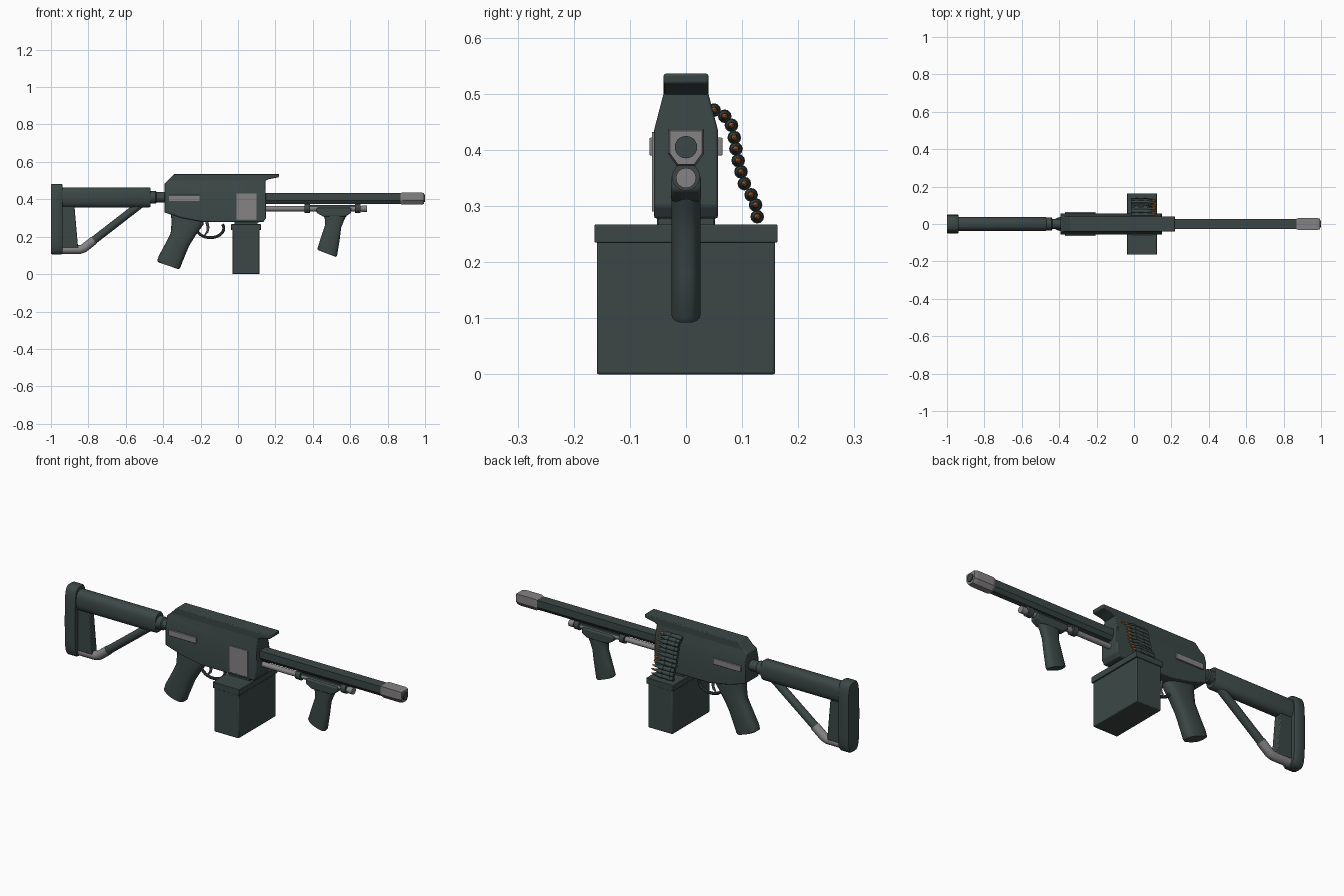
import bpy, bmesh, math
from mathutils import Vector

if "Cube" in bpy.data.objects:
    bpy.data.objects.remove(bpy.data.objects["Cube"])


def material(name, rgb, rough=0.6):
    m = bpy.data.materials.new(name)
    m.use_nodes = True
    m.diffuse_color = (*rgb, 1)
    node = m.node_tree.nodes["Principled BSDF"]
    node.inputs["Base Color"].default_value = (*rgb, 1)
    node.inputs["Roughness"].default_value = rough
    return m


GREEN = material("dark green metal", (0.045, 0.064, 0.062))
GREY = material("light grey metal", (0.235, 0.225, 0.225))
ORANGE = material("copper orange", (0.45, 0.13, 0.025))


def finish(name, bm, mat, bevel=0.0, smooth=True):
    bmesh.ops.recalc_face_normals(bm, faces=bm.faces)
    mesh = bpy.data.meshes.new(name)
    bm.to_mesh(mesh)
    bm.free()
    mesh.materials.append(mat)
    ob = bpy.data.objects.new(name, mesh)
    bpy.context.collection.objects.link(ob)
    if bevel:
        mod = ob.modifiers.new("edge bevel", "BEVEL")
        mod.width, mod.segments, mod.limit_method = bevel, 2, "ANGLE"
    if smooth:
        bpy.ops.object.select_all(action="DESELECT")
        ob.select_set(True)
        bpy.context.view_layer.objects.active = ob
        bpy.ops.object.shade_smooth_by_angle(angle=math.radians(35))
    return ob


def loft(name, rings, mat, **kw):
    """Skin a list of equal rings and cap both ends."""
    bm = bmesh.new()
    loops = [[bm.verts.new(p) for p in ring] for ring in rings]
    for a, b in zip(loops, loops[1:]):
        for i in range(len(a)):
            j = (i + 1) % len(a)
            bm.faces.new((a[i], a[j], b[j], b[i]))
    bm.faces.new(loops[0])
    bm.faces.new(loops[-1])
    return finish(name, bm, mat, **kw)


def oval(c, u, v, n=20, power=1.0):
    def s(t):
        return math.copysign(abs(t) ** power, t)
    return [Vector(c) + Vector(u) * s(math.cos(math.tau * i / n))
            + Vector(v) * s(math.sin(math.tau * i / n)) for i in range(n)]


def sweep(name, path, radii, mat, y=0.0, n=16):
    """Round tube along an x-z path."""
    pts = [Vector((x, y, z)) for x, z in path]
    if not isinstance(radii, (list, tuple)):
        radii = [radii] * len(pts)
    rings = []
    last = len(pts) - 1
    for i, p in enumerate(pts):
        t = (pts[min(i + 1, last)] - pts[max(i - 1, 0)]).normalized()
        rings.append(oval(p, (0, radii[i], 0), Vector((-t.z, 0, t.x)) * radii[i], n))
    return loft(name, rings, mat)


def prism(name, profile, half, mat, **kw):
    """Extrude an x-z profile across y."""
    return loft(name, [[(x, y, z) for x, z in profile] for y in (-half, half)], mat, **kw)


def box(name, xs, ys, zs, mat, bevel=0.0):
    ring = [(xs[0], zs[0]), (xs[1], zs[0]), (xs[1], zs[1]), (xs[0], zs[1])]
    return loft(name, [[(x, y, z) for x, z in ring] for y in ys], mat, bevel=bevel)


def grip(name, spans, half):
    """Handle from pairs of rear and front points."""
    rings = []
    for i, (x0, z0, x1, z1) in enumerate(spans):
        a, b = Vector((x0, 0, z0)), Vector((x1, 0, z1))
        rings.append(oval((a + b) / 2, (b - a) / 2, (0, half, 0), 24, 0.75))
    return loft(name, rings, GREEN)


# Receiver: side profile, narrowed towards the top
outline = [(-0.393, 0.33), (-0.393, 0.485), (-0.34, 0.53), (0.147, 0.53), (0.15, 0.30),
           (0.135, 0.278), (-0.18, 0.278), (-0.30, 0.30)]
bm = bmesh.new()
face = bm.faces.new([bm.verts.new((x, -0.057, z)) for x, z in outline])
new = bmesh.ops.extrude_face_region(bm, geom=[face])["geom"]
bmesh.ops.translate(bm, vec=(0, 0.114, 0), verts=[g for g in new if isinstance(g, bmesh.types.BMVert)])
for z in (0.435, 0.505):
    bmesh.ops.bisect_plane(bm, geom=bm.verts[:] + bm.edges[:] + bm.faces[:],
                           plane_co=(0, 0, z), plane_no=(0, 0, 1))
for v in bm.verts:
    k = min(max((v.co.z - 0.435) / 0.07, 0), 1)
    v.co.y *= 1 - 0.32 * k
finish("receiver", bm, GREEN, bevel=0.004)

# Top cover with forward lip
prism("top_cover", [(-0.385, 0.49), (-0.34, 0.536), (0.22, 0.536), (0.218, 0.518),
                    (0.165, 0.508), (0.14, 0.495)], 0.04, GREEN, bevel=0.004)

# Side rails and plate
for side, s in (("right", -1), ("left", 1)):
    box(side + "_side_rail", (-0.37, -0.205), sorted((s * 0.05, s * 0.065)), (0.39, 0.422), GREY, 0.002)
box("side_plate", (-0.008, 0.1), (-0.061, -0.05), (0.29, 0.432), GREY, 0.001)


# Barrel and muzzle share a flat-topped section
def barrel_ring(x, k):
    half = [(0.032, 0.032), (0.032, -0.012), (0.016, -0.034)]
    pts = half + [(-y, z) for y, z in reversed(half)]
    return [(x, y * k, 0.405 + z * k) for y, z in pts]


loft("barrel", [barrel_ring(0.12, 0.86), barrel_ring(0.88, 0.86)], GREEN, smooth=False)
loft("muzzle", [barrel_ring(x, k) for x, k in
                ((0.868, 0.88), (0.88, 1), (0.975, 1), (0.994, 0.9))], GREY, smooth=False)
sweep("muzzle_bore", [(0.98, 0.405), (1.0, 0.405), (1.0001, 0.405), (0.99, 0.405)],
      [0.02, 0.02, 0.015, 0.015], GREEN, n=20)

# Under-barrel rod with brackets and rail
sweep("lower_rod", [(0.12, 0.35), (0.66, 0.35), (0.661, 0.35), (0.69, 0.35)],
      [0.014, 0.014, 0.018, 0.018], GREY)
for name, x in (("rear_bracket", 0.37), ("front_bracket", 0.64)):
    sweep(name, [(x - 0.014, 0.352), (x + 0.014, 0.352)], 0.025, GREEN)
box("lower_rail", (0.37, 0.64), (-0.012, 0.012), (0.358, 0.37), GREEN)

# Front grip
prism("front_grip_mount", [(0.42, 0.355), (0.605, 0.355), (0.605, 0.328), (0.575, 0.308),
                           (0.455, 0.308), (0.42, 0.328)], 0.027, GREEN, bevel=0.006)
grip("front_grip", [(0.455, 0.32, 0.585, 0.32), (0.465, 0.29, 0.568, 0.29), (0.465, 0.26, 0.552, 0.25),
                    (0.44, 0.185, 0.543, 0.18), (0.424, 0.135, 0.53, 0.10),
                    (0.43, 0.127, 0.523, 0.092)], 0.026)

# Rear grip, trigger and guard
grip("rear_grip", [(-0.36, 0.33, -0.18, 0.30), (-0.355, 0.28, -0.185, 0.265), (-0.36, 0.22, -0.228, 0.205),
                   (-0.39, 0.16, -0.262, 0.15), (-0.425, 0.095, -0.295, 0.07),
                   (-0.432, 0.07, -0.31, 0.032), (-0.422, 0.062, -0.318, 0.026)], 0.038)
arc = [math.pi * i / 14 for i in range(-2, 17)]
sweep("trigger_guard", [(-0.148 + 0.072 * math.cos(a), 0.245 - 0.05 * math.sin(a)) for a in arc],
      0.008, GREEN, n=10)
sweep("trigger", [(-0.168, 0.285), (-0.16, 0.25), (-0.164, 0.225), (-0.178, 0.208)],
      [0.009, 0.008, 0.007, 0.004], GREY, n=10)

# Ammunition box
box("ammo_box", (-0.03, 0.115), (-0.159, 0.159), (0, 0.245), GREEN, 0.004)
box("ammo_box_lid", (-0.037, 0.122), (-0.163, 0.163), (0.235, 0.267), GREEN, 0.002)
box("box_neck", (-0.02, 0.105), (-0.05, 0.05), (0.26, 0.285), GREEN)

# Cartridge belt
belt = [(0.05, 0.471), (0.069, 0.46), (0.081, 0.444), (0.086, 0.422), (0.089, 0.402), (0.093, 0.381),
        (0.098, 0.361), (0.104, 0.34), (0.116, 0.32), (0.124, 0.302), (0.127, 0.281)]
for i, (y, z) in enumerate(belt, 1):
    sweep(f"cartridge_{i}", [(x, z) for x in (-0.015, 0.075, 0.09, 0.1)],
          [0.0105, 0.0105, 0.0065, 0.006], GREEN, y=y, n=12)
    sweep(f"cartridge_tip_{i}", [(x, z) for x in (0.095, 0.108, 0.12)],
          [0.0058, 0.005, 0.0015], ORANGE, y=y, n=10)
    for part, x in (("rear", 0.005), ("front", 0.05)):
        sweep(f"{part}_link_{i}", [(x, z), (x + 0.02, z)], 0.0122, GREEN, y=y, n=12)

# Stock tube and neck
sweep("stock_neck", [(x, 0.411) for x in (-0.48, -0.44, -0.435, -0.38)],
      [0.034, 0.034, 0.028, 0.028], GREEN, n=20)
loft("stock_tube", [oval((x, 0, 0.41), (0, 0.038 * k, 0), (0, 0, 0.054 * k), 24, 0.75)
                    for x, k in ((-0.95, 1), (-0.475, 1), (-0.468, 0.92))], GREEN)

# Butt plate and struts
loft("butt_plate", [oval((x, 0, 0.294), (0, 0.052 * k, 0), (0, 0, 0.189 * h), 32, 0.5)
                    for x, k, h in ((-1.0, 0.9, 0.98), (-0.992, 1, 1), (-0.946, 1, 1), (-0.938, 0.9, 0.98))],
     GREEN)
prism("butt_strut", [(-0.95, 0.14), (-0.855, 0.14), (-0.875, 0.37), (-0.95, 0.37)], 0.022, GREEN, bevel=0.004)
sweep("diagonal_strut", [(-0.79, 0.166), (-0.52, 0.375)], 0.021, GREEN)
sweep("strut_joint", [(-0.945, 0.131), (-0.845, 0.131), (-0.825, 0.138), (-0.77, 0.181)], 0.0235, GREY)
